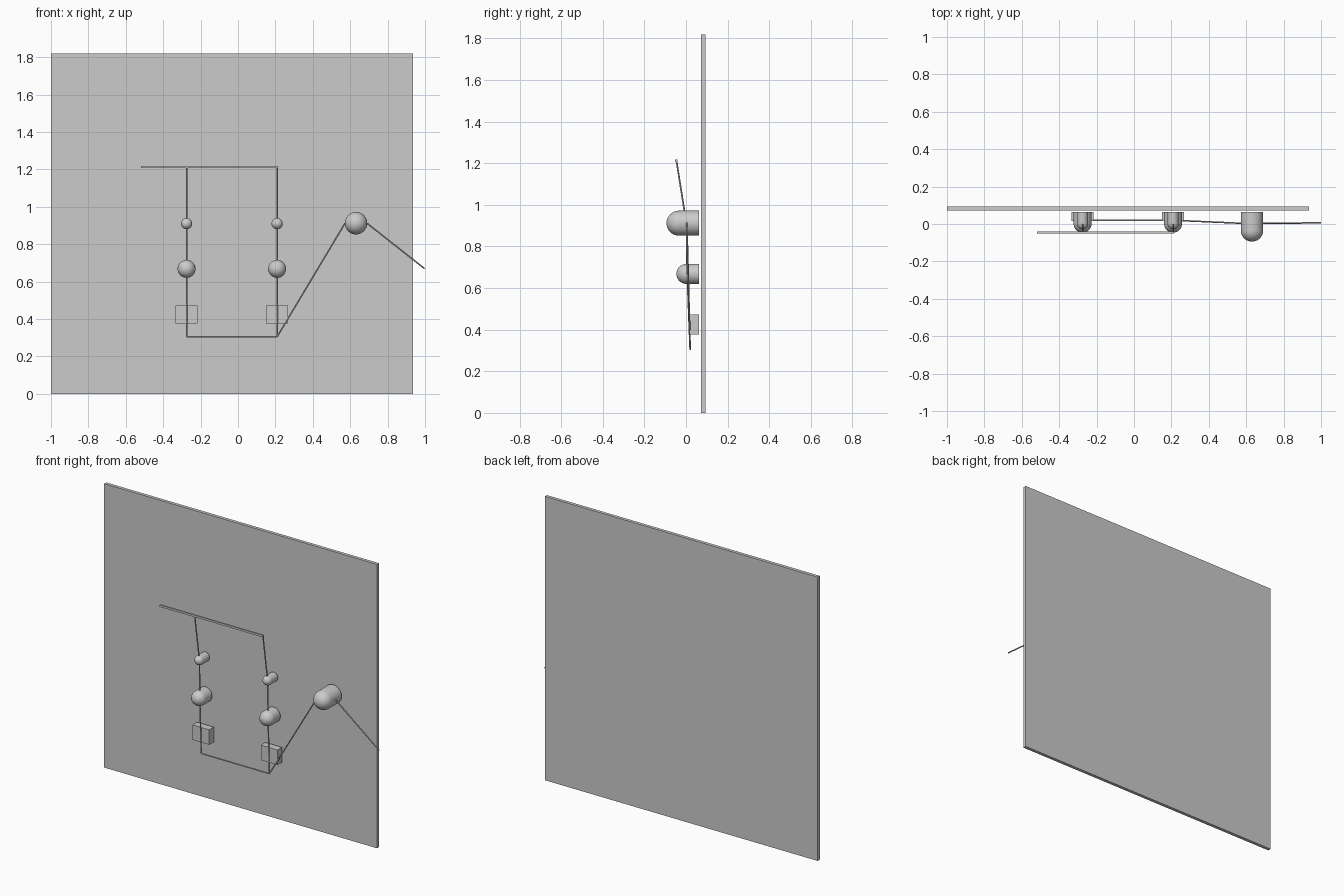
import bpy, bmesh, math
from mathutils import Vector

if "Cube" in bpy.data.objects:
    bpy.data.objects.remove(bpy.data.objects["Cube"])

BACK = 0.063      # flat rear of every peg and block
SIDES = (-0.275, 0.209)


def box(name, x, y, z):
    """Box from (min, max) ranges."""
    bpy.ops.mesh.primitive_cube_add(size=1, location=[(a + b) / 2 for a, b in (x, y, z)])
    o = bpy.context.object
    o.name = name
    o.scale = [b - a for a, b in (x, y, z)]
    bpy.ops.object.transform_apply(location=False, rotation=False, scale=True)
    return o


def peg(name, x, z, r, yc):
    """Round-nosed peg: lathed profile, dome facing -y, flat back."""
    bm = bmesh.new()
    pts = [(0, BACK), (r, BACK)]
    pts += [(r * math.cos(a), yc - r * math.sin(a))
            for a in (math.pi / 2 * i / 10 for i in range(11))]
    vs = [bm.verts.new((x + p, y, z)) for p, y in pts]
    es = [bm.edges.new(e) for e in zip(vs, vs[1:])]
    bmesh.ops.spin(bm, geom=vs + es, cent=(x, 0, z), axis=(0, 1, 0),
                   angle=2 * math.pi, steps=32)
    bmesh.ops.remove_doubles(bm, verts=bm.verts, dist=1e-5)
    bmesh.ops.recalc_face_normals(bm, faces=bm.faces)
    me = bpy.data.meshes.new(name)
    bm.to_mesh(me)
    bm.free()
    o = bpy.data.objects.new(name, me)
    bpy.context.collection.objects.link(o)
    bpy.ops.object.select_all(action='DESELECT')
    o.select_set(True)
    bpy.context.view_layer.objects.active = o
    bpy.ops.object.shade_smooth_by_angle(angle=math.radians(40))


def rope(name, points, r=0.004):
    """Thin cable along straight segments."""
    for i, (a, b) in enumerate(zip(points, points[1:])):
        a, b = Vector(a), Vector(b)
        bpy.ops.mesh.primitive_cylinder_add(vertices=8, radius=r, depth=(b - a).length,
                                            location=(a + b) / 2)
        o = bpy.context.object
        o.name = f"{name}_{i + 1}"
        o.rotation_euler = (b - a).to_track_quat('Z', 'Y').to_euler()


# back board
box("back_board", (-1, 0.935), (0.073, 0.094), (0, 1.82))

# crossbar
box("crossbar", (-0.519, 0.213), (-0.052, -0.041), (1.207, 1.219))

# two columns of pegs, blocks and cables
for side, x in zip(("left", "right"), SIDES):
    peg(f"small_peg_{side}", x, 0.91, 0.03, 0.002)
    peg(f"medium_peg_{side}", x, 0.668, 0.048, 0.002)
    box(f"block_{side}", (x - 0.059, x + 0.059), (0.017, BACK), (0.377, 0.473))
    rope(f"cable_{side}", [(x, -0.046, 1.213), (x, 0.002, 0.91),
                           (x, 0.006, 0.668), (x, 0.02, 0.305)])

# large peg
peg("large_peg", 0.631, 0.912, 0.06, -0.034)

# lower cable running across, up over the large peg and off to the right
rope("lower_cable", [(SIDES[0], 0.02, 0.305), (SIDES[1], 0.02, 0.305),
                     (0.572, 0.004, 0.912), (0.69, 0.004, 0.912), (0.998, 0.006, 0.669)])
